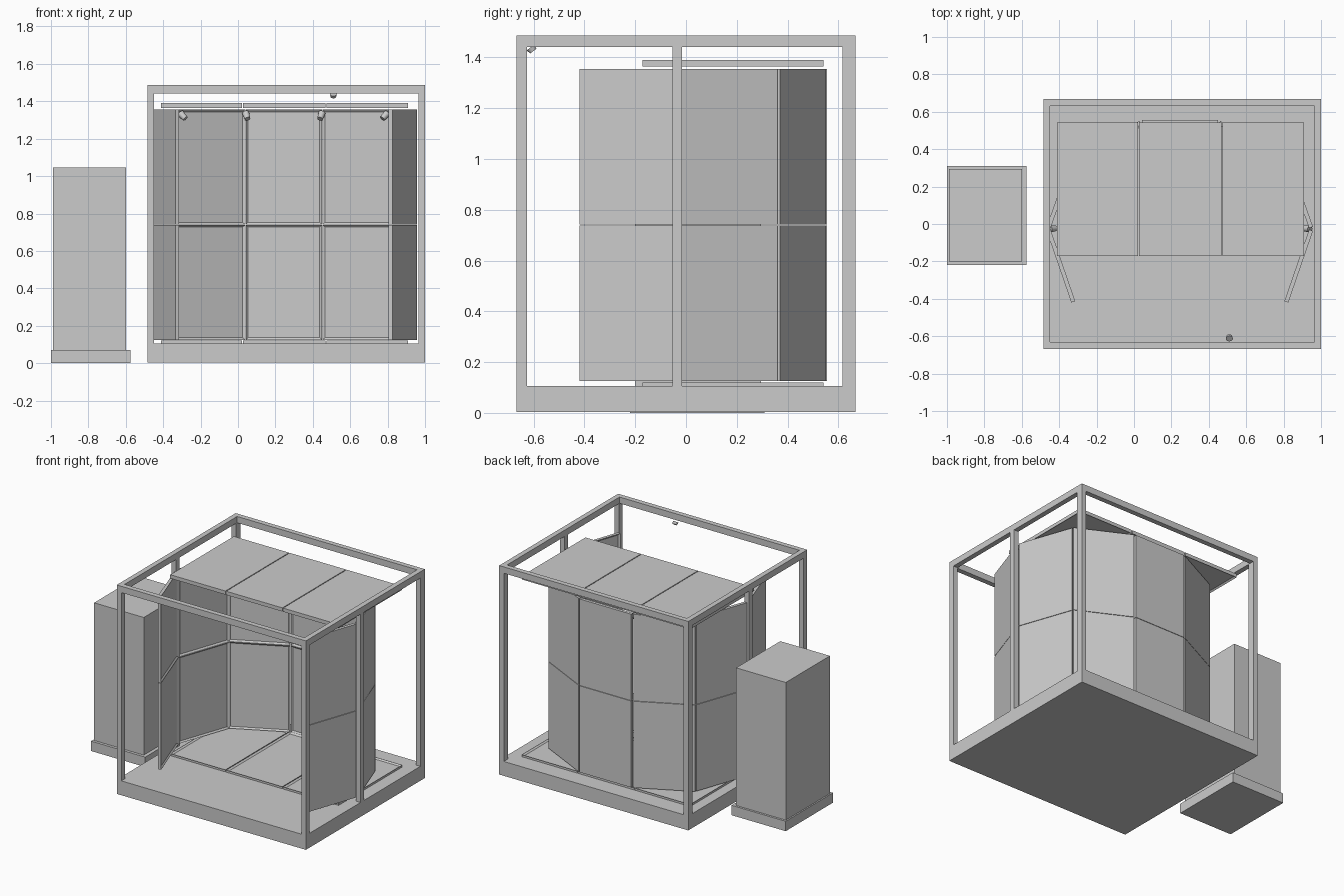
import bpy, bmesh
from mathutils import Vector, Matrix

cube = bpy.data.objects.get("Cube")
if cube:
    bpy.data.objects.remove(cube, do_unlink=True)

grey = bpy.data.materials.new("plain_grey")
grey.use_nodes = True
grey.diffuse_color = (0.6, 0.6, 0.6, 1)
for node in grey.node_tree.nodes:
    if node.type == 'BSDF_PRINCIPLED':
        node.inputs["Base Color"].default_value = (0.6, 0.6, 0.6, 1)

CX = 0.245          # middle of the booth
UP = Vector((0, 0, 1))


def finish(name, bm):
    bmesh.ops.recalc_face_normals(bm, faces=bm.faces)
    mesh = bpy.data.meshes.new(name)
    bm.to_mesh(mesh)
    bm.free()
    mesh.materials.append(grey)
    obj = bpy.data.objects.new(name, mesh)
    bpy.context.collection.objects.link(obj)
    return obj


def block(name, x, y, z):
    """Box given by its (min, max) ranges."""
    bm = bmesh.new()
    bmesh.ops.create_cube(bm, size=1)
    for v in bm.verts:
        v.co = [r[0] if c < 0 else r[1] for c, r in zip(v.co, (x, y, z))]
    return finish(name, bm)


def tray(name, center, u, n, width, height, thick, rim=0.016, depth=0.009):
    """Slab with a raised rim on the side facing n; u runs along its width."""
    v = n.cross(u)
    bm = bmesh.new()
    bmesh.ops.create_cube(bm, size=1)
    bmesh.ops.scale(bm, vec=(width, height, thick), verts=bm.verts)
    bm.normal_update()
    face = max(bm.faces, key=lambda f: f.normal.z)
    bmesh.ops.inset_region(bm, faces=[face], thickness=rim)
    bmesh.ops.translate(bm, vec=(0, 0, -depth), verts=face.verts)
    rot = Matrix((u, v, n)).transposed().to_4x4()
    bm.transform(Matrix.Translation(center) @ rot)
    return finish(name, bm)


def scanner(name, loc, aim, radius, length):
    """Small round camera head pointing along aim."""
    bm = bmesh.new()
    bmesh.ops.create_cone(bm, cap_ends=True, segments=16, radius1=radius,
                          radius2=radius * 0.8, depth=length)
    rot = Vector(aim).to_track_quat('Z', 'Y').to_matrix().to_4x4()
    bm.transform(Matrix.Translation(loc) @ rot)
    obj = finish(name, bm)
    bpy.ops.object.select_all(action='DESELECT')
    obj.select_set(True)
    bpy.context.view_layer.objects.active = obj
    bpy.ops.object.shade_smooth_by_angle()


# Platform and open frame
X0, X1, Y0, Y1, TOP = -0.485, 1.0, -0.667, 0.667, 1.487
DECK, BEAM, W = 0.106, 1.442, 0.036
block("platform", (X0, X1), (Y0, Y1), (0.004, DECK))
for side, xr in (("right", (X0, X0 + W)), ("left", (X1 - W, X1))):
    block(side + "_beam", xr, (Y0, Y1), (BEAM, TOP))
    for part, yr in (("front", (Y0, Y0 + 0.04)), ("middle", (-0.054, -0.015)),
                     ("back", (Y1 - 0.05, Y1))):
        block(f"{side}_{part}_post", xr, yr, (DECK, BEAM))
for part, yr in (("front", (Y0, Y0 + W)), ("back", (Y1 - W, Y1))):
    block(part + "_beam", (X0 + W, X1 - W), yr, (BEAM, TOP))

# Equipment cabinet on its plinth
block("cabinet_plinth", (-1.0, -0.575), (-0.22, 0.31), (0, 0.07))
block("cabinet", (-0.99, -0.6), (-0.2, 0.295), (0.07, 1.047))

# Ceiling and floor panels, three each
for i, (a, b) in enumerate(((-0.412, 0.021), (0.027, 0.468), (0.474, 0.91))):
    x = (a + b) / 2
    tray(f"ceiling_panel_{i + 1}", Vector((x, 0.185, 1.377)),
         Vector((1, 0, 0)), -UP, b - a, 0.713, 0.026)
    tray(f"floor_panel_{i + 1}", Vector((x, 0.185, DECK + 0.007)),
         Vector((1, 0, 0)), UP, b - a, 0.713, 0.015)

# Wall panels: outer corners as offsets from the booth middle
THICK = 0.022
LEVELS = (("lower", 0.125, 0.7385), ("upper", 0.7415, 1.355))


def wall(name, p, q):
    p, q = Vector((*p, 0)), Vector((*q, 0))
    u = (q - p).normalized()
    n = UP.cross(u)
    mid = (p + q) / 2
    if n.dot(Vector((CX, 0.05, 0)) - mid) < 0:
        u, n = -u, -n
    for level, lo, hi in LEVELS:
        center = mid + n * THICK / 2 + UP * (lo + hi) / 2
        tray(f"{name}_{level}", center, u, n, (q - p).length, hi - lo, THICK)


wall("back_wall", (CX - 0.203, 0.555), (CX + 0.203, 0.555))
for side, s in (("left", 1), ("right", -1)):
    for part, p, q in (("diagonal_wall", (0.216, 0.55), (0.576, 0.37)),
                       ("side_wall", (0.58, 0.36), (0.712, -0.015)),
                       ("wing_wall", (0.712, -0.037), (0.58, -0.42))):
        wall(f"{side}_{part}", (CX + s * p[0], p[1]), (CX + s * q[0], q[1]))
    # Camera heads at the upper wall joints
    for i, (x, y) in enumerate(((0.199, 0.51), (0.54, 0.345), (0.68, -0.025))):
        aim = Vector((-s * x, 0.05 - y, -0.6)).normalized()
        scanner(f"{side}_joint_camera_{i + 1}", (CX + s * x, y, 1.322),
                aim, 0.019, 0.042)

# Camera under the front beam
scanner("front_camera", (0.51, -0.607, 1.432), (0, 0.6, -0.8), 0.019, 0.018)
